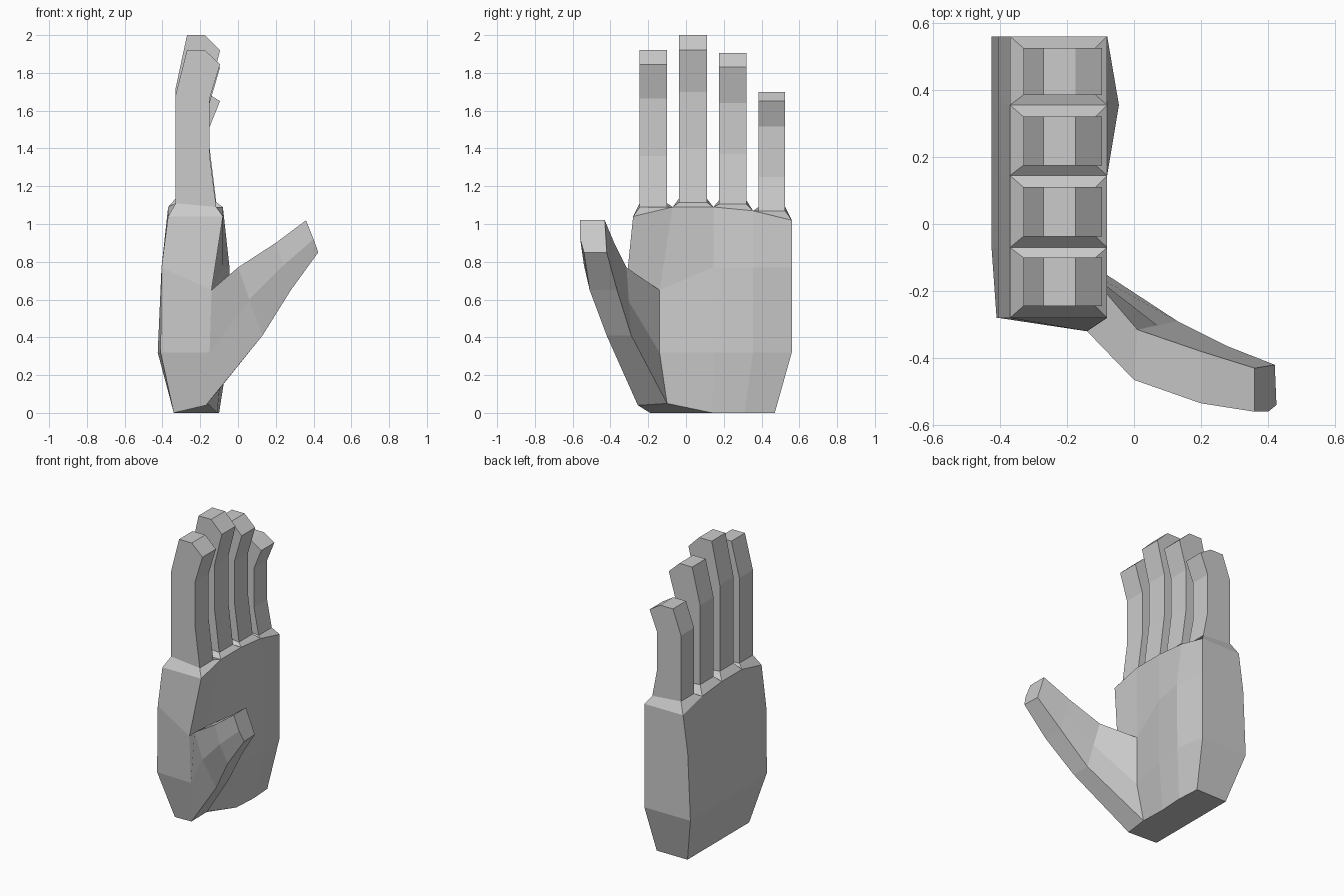
import bpy, bmesh

if "Cube" in bpy.data.objects:
    bpy.data.objects.remove(bpy.data.objects["Cube"])

bm = bmesh.new()


def loft(rings, cap_start=False, cap_end=False, skip=()):
    """Skin a list of point rings; skip = (ring, side) faces to leave open."""
    vs = [[bm.verts.new(p) for p in r] for r in rings]
    n = len(vs[0])
    for i in range(len(vs) - 1):
        for j in range(n):
            if (i, j) not in skip:
                k = (j + 1) % n
                bm.faces.new((vs[i][j], vs[i][k], vs[i + 1][k], vs[i + 1][j]))
    if cap_start:
        bm.faces.new(vs[0][::-1])
    if cap_end:
        bm.faces.new(vs[-1])


# Palm: four rows, each a back line and a front line of five columns
ys = [-0.28, -0.07, 0.145, 0.355, 0.56]
tops = [1.04, 1.09, 1.09, 1.07, 1.02]
back = [
    [(-0.34, y, 0) for y in (-0.19, -0.03, 0.14, 0.31, 0.47)],
    [(-0.41 if i == 0 else -0.425, y, 0.32) for i, y in enumerate(ys)],
    [(-0.405, y, 0.77) for y in ys],
    [(-0.37, y, z) for y, z in zip(ys, tops)],
]
front = [
    [(-0.17, -0.255, 0.04), (-0.16, -0.10, 0.05), (-0.11, 0.14, 0), (-0.10, 0.31, 0), (-0.11, 0.47, 0)],
    [(-0.15, -0.29, 0.32), (-0.14, -0.14, 0.32), (-0.08, 0.145, 0.32), (-0.05, 0.355, 0.32), (-0.08, 0.56, 0.32)],
    [(-0.14, -0.32, 0.65), (-0.14, -0.14, 0.65), (-0.08, 0.145, 0.77), (-0.045, 0.355, 0.77), (-0.08, 0.56, 0.77)],
    [(-0.08, y, z) for y, z in zip(ys, tops)],
]
loft([b + f[::-1] for b, f in zip(back, front)], cap_start=True,
     skip=((0, 8), (1, 8)))

# Fingers: y range, middle joint, upper joint, pad tip and top heights
fingers = [
    (-0.245, -0.10, 1.36, 1.675, 1.845, 1.92),
    (-0.037, 0.11, 1.40, 1.71, 1.92, 2.00),
    (0.175, 0.32, 1.37, 1.65, 1.83, 1.905),
    (0.385, 0.525, 1.25, 1.525, 1.65, 1.70),
]
for i, (y0, y1, mid, joint, pad, top) in enumerate(fingers):
    base = (tops[i] + tops[i + 1]) / 2

    def ring(xb, zb, xf, zf):
        return [(xb, y0, zb), (xb, y1, zb), (xf, y1, zf), (xf, y0, zf)]

    root = [back[3][i], back[3][i + 1], front[3][i + 1], front[3][i]]
    loft([root,
          ring(-0.33, base + 0.045, -0.115, base + 0.025),
          ring(-0.33, mid, -0.15, mid),
          ring(-0.33, joint + 0.01, -0.15, joint - 0.01),
          ring(-0.27, top, -0.095, pad),
          ring(-0.27, top, -0.175, top)], cap_end=True)

# Thumb: six-sided rings from the palm's open edge out to the tip
thumb_root = [front[2][0], front[2][1], front[1][1],
              front[0][1], front[0][0], front[1][0]]


def thumb_ring(uo, ui, li, lo, mo):
    mi = tuple((a + b) / 2 for a, b in zip(ui, li))
    return [uo, ui, mi, li, lo, mo]


loft([thumb_root,
      thumb_ring((0.0, -0.465, 0.77), (0.01, -0.315, 0.77), (0.13, -0.29, 0.41),
                 (0.13, -0.42, 0.41), (0.06, -0.465, 0.60)),
      thumb_ring((0.20, -0.535, 0.90), (0.20, -0.38, 0.90), (0.28, -0.365, 0.65),
                 (0.28, -0.51, 0.65), (0.24, -0.54, 0.78)),
      thumb_ring((0.36, -0.56, 1.02), (0.36, -0.43, 1.02), (0.42, -0.42, 0.85),
                 (0.425, -0.54, 0.85), (0.40, -0.56, 0.92))], cap_end=True)

# Weld the parts into one skin
bmesh.ops.remove_doubles(bm, verts=bm.verts, dist=0.001)
bmesh.ops.recalc_face_normals(bm, faces=bm.faces)
mesh = bpy.data.meshes.new("hand")
bm.to_mesh(mesh)
bm.free()
bpy.context.collection.objects.link(bpy.data.objects.new("hand", mesh))
